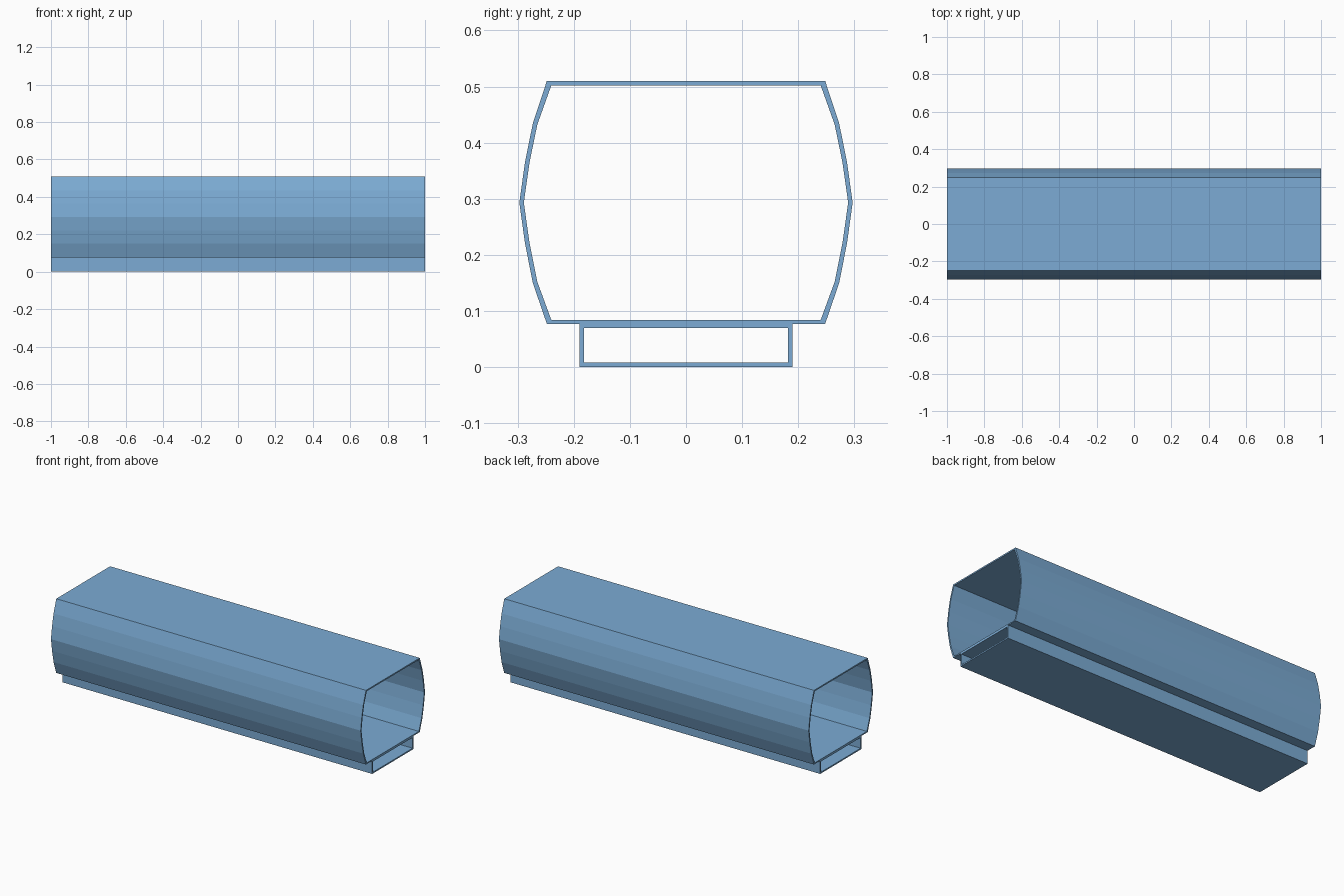
import bpy, bmesh

if "Cube" in bpy.data.objects:
    bpy.data.objects.remove(bpy.data.objects["Cube"])

LENGTH = 2.0

blue = bpy.data.materials.new("steel blue")
blue.diffuse_color = (0.20, 0.41, 0.66, 1)
blue.use_nodes = True
blue.node_tree.nodes["Principled BSDF"].inputs["Base Color"].default_value = blue.diffuse_color


def tube(name, outer, inner):
    """Open-ended duct: matching outer and inner (y, z) loops swept along x."""
    bm = bmesh.new()
    loops = [[bm.verts.new((x, y, z)) for y, z in ring]
             for ring in (outer, inner) for x in (-LENGTH / 2, LENGTH / 2)]
    o0, o1, i0, i1 = loops
    n = len(outer)
    for a in range(n):
        b = (a + 1) % n
        for p, q in ((o0, o1), (i1, i0), (i0, o0), (o1, i1)):
            bm.faces.new((p[a], p[b], q[b], q[a]))
    bmesh.ops.recalc_face_normals(bm, faces=bm.faces)
    mesh = bpy.data.meshes.new(name)
    bm.to_mesh(mesh)
    bm.free()
    mesh.materials.append(blue)
    obj = bpy.data.objects.new(name, mesh)
    bpy.context.collection.objects.link(obj)
    return obj


def mirror(half):
    """Close a right-hand half profile by mirroring it across y = 0."""
    return half + [(-y, z) for y, z in reversed(half)]


# Barrel-sided upper shell
shell_outer = [(0.248, 0.077), (0.273, 0.150), (0.287, 0.221), (0.297, 0.293),
               (0.287, 0.365), (0.273, 0.434), (0.248, 0.510)]
shell_inner = [(0.240, 0.084), (0.265, 0.152), (0.279, 0.222), (0.289, 0.293),
               (0.279, 0.364), (0.265, 0.432), (0.240, 0.502)]
tube("upper_shell", mirror(shell_outer), mirror(shell_inner))

# Shallow rectangular duct below, with a thicker top plate
tube("lower_duct",
     mirror([(0.190, 0.0), (0.190, 0.083)]),
     mirror([(0.182, 0.008), (0.182, 0.070)]))
